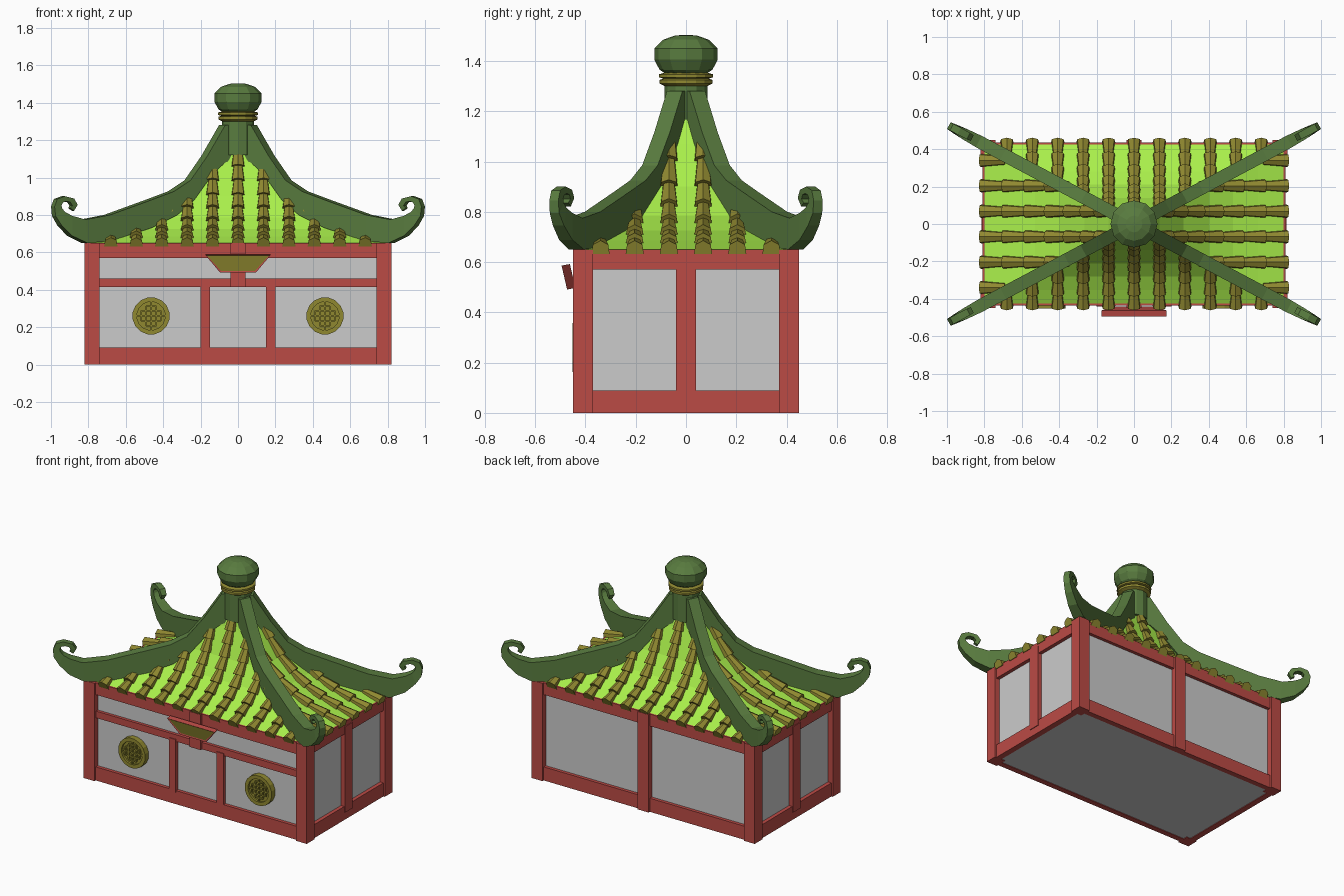
import bpy, bmesh, math
from mathutils import Vector

if "Cube" in bpy.data.objects:
    bpy.data.objects.remove(bpy.data.objects["Cube"])


def mat(name, c):
    m = bpy.data.materials.new(name)
    m.diffuse_color = (*c, 1)
    m.use_nodes = True
    m.node_tree.nodes["Principled BSDF"].inputs["Base Color"].default_value = m.diffuse_color
    return m


RED = mat("red_paint", (0.50, 0.07, 0.06))
GREEN = mat("dark_green", (0.10, 0.20, 0.05))
LIME = mat("light_green", (0.40, 0.87, 0.07))
GOLD = mat("ochre", (0.28, 0.25, 0.03))


def finish(name, bm, mats=(), mirror=""):
    bmesh.ops.recalc_face_normals(bm, faces=bm.faces)
    me = bpy.data.meshes.new(name)
    bm.to_mesh(me)
    bm.free()
    ob = bpy.data.objects.new(name, me)
    bpy.context.collection.objects.link(ob)
    for m in mats:
        me.materials.append(m)
    if mirror:
        mod = ob.modifiers.new("mirror", 'MIRROR')
        mod.use_axis = ["X" in mirror, "Y" in mirror, False]
        mod.use_mirror_merge = False
    return ob


def box(bm, x0, x1, y0, y1, z0, z1):
    vs = bmesh.ops.create_cube(bm, size=1)["verts"]
    for v in vs:
        v.co = ((x0 + x1) / 2 + v.co.x * (x1 - x0), (y0 + y1) / 2 + v.co.y * (y1 - y0),
                (z0 + z1) / 2 + v.co.z * (z1 - z0))


def boxes(name, items, mats=(), mirror=""):
    bm = bmesh.new()
    for i in items:
        box(bm, *i)
    return finish(name, bm, mats, mirror)


def loft(bm, rings):
    """Closed skin through equal-length rings of points, capped at both ends."""
    rs = [[bm.verts.new(p) for p in r] for r in rings]
    n = len(rs[0])
    for a, b in zip(rs, rs[1:]):
        for i in range(n):
            bm.faces.new((a[i], a[(i + 1) % n], b[(i + 1) % n], b[i]))
    bm.faces.new(rs[0])
    bm.faces.new(rs[-1])


def lathe(name, profile, n, m):
    bm = bmesh.new()
    loft(bm, [[(r * math.cos(math.tau * i / n), r * math.sin(math.tau * i / n), z)
               for i in range(n)] for r, z in profile])
    return finish(name, bm, [m])


# Walls and timber frame
boxes("walls", [(-.785, .785, -.415, .415, .004, .65)])
boxes("corner_posts", [(.74, .82, -.45, -.37, 0, .65)], [RED], "XY")
boxes("long_beams", [(-.76, .76, -.437, -.40, 0, .09), (-.76, .76, -.437, -.40, .57, .65)], [RED], "Y")
boxes("side_frame", [(.77, .81, -.38, .38, 0, .09), (.77, .81, -.38, .38, .57, .65),
                     (.77, .815, -.04, .04, .05, .62)], [RED], "X")
boxes("front_rail", [(-.76, .76, -.435, -.40, .415, .46)], [RED])
boxes("door_posts", [(.15, .2, -.44, -.40, .08, .43)], [RED], "X")
boxes("front_king_post", [(-.04, .04, -.45, -.40, .415, .65)], [RED])
boxes("back_post", [(-.04, .04, .40, .45, 0, .65)], [RED])

# Tilted plaque above the door, with an inset ochre panel
bm = bmesh.new()
loft(bm, [[(-.095, y, .493 + dz), (.095, y, .493 + dz), (.175, y - .022, .588 + dz), (-.175, y - .022, .588 + dz)]
          for y, dz in ((-.44, .004), (-.473, -.002))])
bmesh.ops.recalc_face_normals(bm, faces=bm.faces)
front = min(bm.faces, key=lambda f: f.calc_center_median().y)
bmesh.ops.inset_region(bm, faces=[front], thickness=.01, depth=-.004)
front.material_index = 1
finish("plaque", bm, [RED, GOLD])

# Round lattice windows: recessed disc, rim, and geometric bars
bm = bmesh.new()
cx, cz, N = .465, .26, 16
loft(bm, [[(cx + r * math.cos(math.tau * (i + .5) / N), y, cz + r * math.sin(math.tau * (i + .5) / N))
           for i in range(N)] for r, y in ((.1, -.40), (.1, -.452), (.076, -.452), (.076, -.438))])


def bar(u0, u1, v0, v1):
    box(bm, cx + u0, cx + u1, -.448, -.43, cz + v0, cz + v1)


t = .004
bar(-t, t, -.076, .076)
bar(-.076, .076, -t, t)
for s in (-1, 1):
    bar(s * .028 - t, s * .028 + t, -.05, .05)
    bar(-.05, .05, s * .028 - t, s * .028 + t)
    bar(s * .052 - t, s * .052 + t, -.028, .028)
    bar(-.028, .028, s * .052 - t, s * .052 + t)
finish("lattice_windows", bm, [GOLD], "X")

# Curved hip roof: rectangles shrinking along a concave profile
RX, RY = .80, .425
PROFILE = [(1, .65), (.83, .685), (.66, .725), (.5, .785), (.33, .90), (.17, 1.07), (.07, 1.22)]
bm = bmesh.new()
loft(bm, [[(sx * RX * f, sy * RY * f, z) for sx, sy in ((-1, -1), (1, -1), (1, 1), (-1, 1))] for f, z in PROFILE])
finish("roof_slopes", bm, [LIME])


def tile_columns(name, run, width, step, count, to_xyz, mirror):
    """Overlapping flared tiles laid in columns on one roof slope."""
    pts = [Vector((run * f, z)) for f, z in PROFILE]
    pts.insert(0, pts[0] + (pts[0] - pts[1]).normalized() * .02)

    def at(s):
        for a, b in zip(pts, pts[1:]):
            d = (b - a).length
            if s <= d:
                return a.lerp(b, s / d)
            s -= d
        return pts[-1]

    bm = bmesh.new()
    for k in range(count):
        c = (k - (count - 1) / 2) * .136
        f0 = max(abs(c) / width, .12)
        s = 0
        while True:
            lo, hi = at(s), at(s + step * 1.08)
            if at(s + step * .6).x / run < f0:
                break
            d = (lo - hi).normalized()
            nrm = Vector((-d.y, d.x))
            rings = []
            for p, w, h in ((lo, .036, .042), (hi, .024, .020)):
                rings.append([to_xyz(c + u * w, p + nrm * (v * h))
                              for u, v in ((-1, -.3), (-.85, .6), (0, 1), (.85, .6), (1, -.3))])
            loft(bm, rings)
            s += step
    finish(name, bm, [GOLD], mirror)


tile_columns("front_back_tiles", RY, RX, .083, 11, lambda c, p: (c, -p.x, p.y), "Y")
tile_columns("side_tiles", RX, RY, .125, 6, lambda c, p: (p.x, c, p.y), "X")

# Hip ridges with curled tips: (x, z) on the upper edge, (x, z) on the lower edge, half width
SECTIONS = [
    (.03, 1.28, .03, 1.1, .035), (.085, 1.28, .085, 1.08, .035), (.18, 1.115, .15, 1.02, .035),
    (.27, .985, .25, .88, .035), (.36, .925, .34, .80, .035), (.48, .88, .48, .73, .035),
    (.70, .80, .70, .66, .035), (.83, .775, .82, .65, .034), (.90, .795, .90, .688, .03),
    (.935, .815, .955, .745, .025), (.95, .835, .985, .795, .021), (.953, .852, .99, .845, .02),
    (.943, .868, .975, .885, .02), (.925, .873, .935, .90, .02), (.905, .868, .885, .888, .019),
    (.893, .85, .865, .855, .017), (.902, .836, .882, .822, .012)]
bm = bmesh.new()
along = Vector((RX, RY, 0)) / RX
side = Vector((-RY, RX, 0)).normalized()
up = Vector((0, 0, 1))
loft(bm, [[along * x0 + up * z0 + side * w, along * x0 + up * z0 - side * w,
           along * x1 + up * z1 - side * w, along * x1 + up * z1 + side * w]
          for x0, z0, x1, z1, w in SECTIONS])
finish("hip_ridges", bm, [GREEN], "XY")

# Finial: neck, double ring and knob
lathe("finial_neck", [(.085, 1.12), (.085, 1.31)], 12, GREEN)
lathe("finial_ring", [(.085, 1.30), (.105, 1.31), (.105, 1.325), (.09, 1.33), (.108, 1.335),
                      (.108, 1.347), (.08, 1.355)], 16, GOLD)
lathe("finial_knob", [(.075, 1.345), (.105, 1.365), (.126, 1.405), (.126, 1.45), (.09, 1.485),
                      (.045, 1.501), (.01, 1.504)], 12, GREEN)
